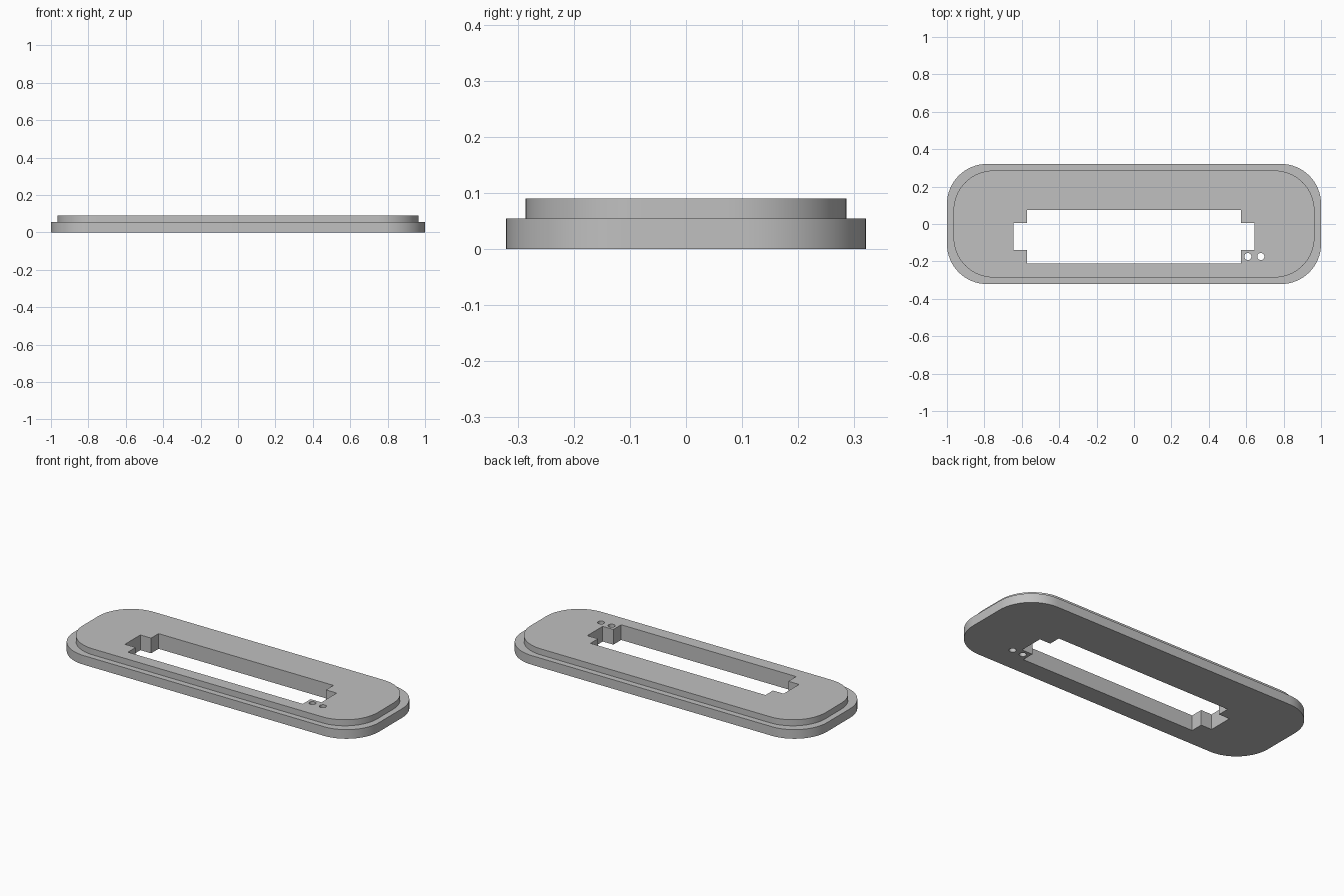
import bpy, bmesh, math
from math import cos, sin, pi, radians

old = bpy.data.objects.get("Cube")
if old:
    bpy.data.objects.remove(old, do_unlink=True)

grey = bpy.data.materials.new("plain grey")
grey.use_nodes = True
colour = (0.53, 0.53, 0.53, 1)
grey.diffuse_color = colour
grey.node_tree.nodes["Principled BSDF"].inputs["Base Color"].default_value = colour

TOP, STEP = 0.09, 0.054


def rounded(hx, hy, r, seg=16):
    """Rounded rectangle outline, counter-clockwise."""
    pts = []
    for k, (sx, sy) in enumerate([(1, 1), (-1, 1), (-1, -1), (1, -1)]):
        for i in range(seg + 1):
            a = (k + i / seg) * pi / 2
            pts.append((sx * (hx - r) + r * cos(a), sy * (hy - r) + r * sin(a)))
    return pts


def loft(name, levels):
    """Closed solid through matching outlines, given as (outline, z)."""
    bm = bmesh.new()
    rings = [[bm.verts.new((x, y, z)) for x, y in outline] for outline, z in levels]
    n = len(rings[0])
    for lo, hi in zip(rings, rings[1:]):
        for i in range(n):
            j = (i + 1) % n
            bm.faces.new((lo[i], lo[j], hi[j], hi[i]))
    bm.faces.new(rings[0][::-1])
    bm.faces.new(rings[-1])
    bmesh.ops.recalc_face_normals(bm, faces=bm.faces)
    mesh = bpy.data.meshes.new(name)
    bm.to_mesh(mesh)
    bm.free()
    mesh.materials.append(grey)
    obj = bpy.data.objects.new(name, mesh)
    bpy.context.collection.objects.link(obj)
    return obj


# Stepped plate: wide base flange with a narrower raised deck
flange = rounded(1.0, 0.321, 0.214)
deck = rounded(0.965, 0.286, 0.214)
plate = loft("stepped_plate", [(flange, 0), (flange, STEP), (deck, STEP), (deck, TOP)])

# Slot outline: long window with a narrower tab recess at each end
right = [(0.573, -0.212), (0.573, -0.139), (0.643, -0.139),
         (0.643, 0.005), (0.573, 0.005), (0.573, 0.075)]
slot = right + [(-x, y) for x, y in reversed(right)]

# Two small wire holes beside the slot
circle = [(cos(2 * pi * i / 24), sin(2 * pi * i / 24)) for i in range(24)]
outlines = {"slot_cutter": slot}
for side, cx in (("inner", 0.609), ("outer", 0.678)):
    outlines[side + "_hole_cutter"] = [(cx + 0.019 * x, -0.174 + 0.019 * y)
                                       for x, y in circle]

# Cut every opening straight through
bpy.ops.object.select_all(action='DESELECT')
bpy.context.view_layer.objects.active = plate
plate.select_set(True)
for name, outline in outlines.items():
    cutter = loft(name, [(outline, -0.05), (outline, TOP + 0.05)])
    cutter.hide_render = True
    mod = plate.modifiers.new(name, 'BOOLEAN')
    mod.operation = 'DIFFERENCE'
    mod.solver = 'EXACT'
    mod.object = cutter
    bpy.ops.object.modifier_apply(modifier=name)
    bpy.data.objects.remove(cutter, do_unlink=True)

bpy.ops.object.shade_smooth_by_angle(angle=radians(30))
